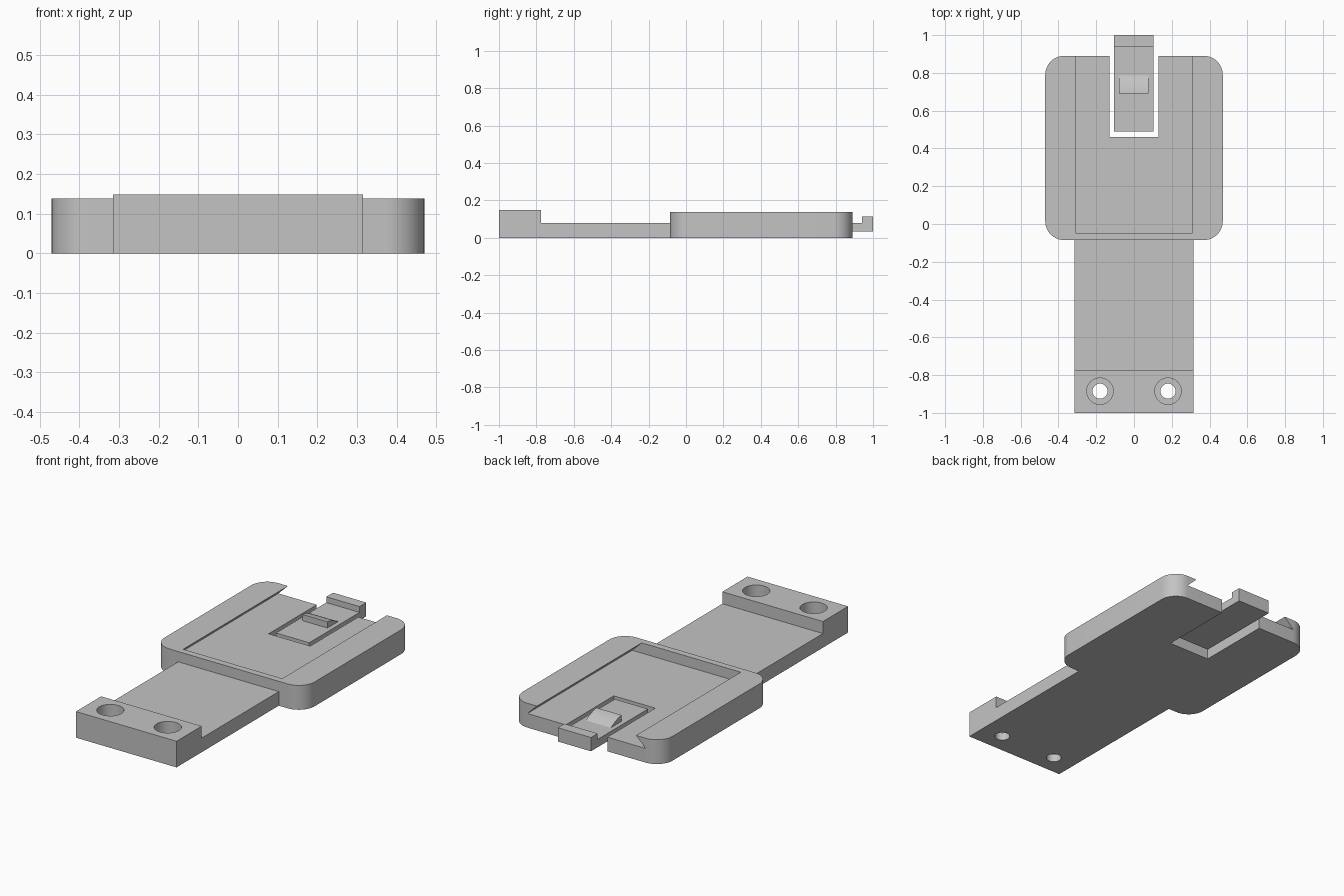
import bpy, bmesh
from math import sin, cos, pi, radians
from mathutils import Vector

cube = bpy.data.objects.get("Cube")
if cube:
    bpy.data.objects.remove(cube, do_unlink=True)

grey = bpy.data.materials.new("plain grey")
grey.use_nodes = True
grey.diffuse_color = (0.55, 0.55, 0.55, 1)
grey.node_tree.nodes["Principled BSDF"].inputs["Base Color"].default_value = grey.diffuse_color


def prism(name, outline, low, high, axis):
    """Extrude a closed 2D outline along one axis (x: outline is y,z ...)."""
    place = {"x": lambda a, b, t: (t, a, b),
             "y": lambda a, b, t: (a, t, b),
             "z": lambda a, b, t: (a, b, t)}[axis]
    bm = bmesh.new()
    face = bm.faces.new([bm.verts.new(place(a, b, low)) for a, b in outline])
    grown = bmesh.ops.extrude_face_region(bm, geom=[face])["geom"]
    offset = Vector(place(0, 0, high - low))
    bmesh.ops.translate(bm, vec=offset,
                        verts=[v for v in grown if isinstance(v, bmesh.types.BMVert)])
    bmesh.ops.recalc_face_normals(bm, faces=bm.faces)
    mesh = bpy.data.meshes.new(name)
    bm.to_mesh(mesh)
    bm.free()
    mesh.materials.append(grey)
    obj = bpy.data.objects.new(name, mesh)
    bpy.context.collection.objects.link(obj)
    return obj


def box(name, x, y, z):
    return prism(name, [(x[0], y[0]), (x[1], y[0]), (x[1], y[1]), (x[0], y[1])], *z, "z")


def arc(cx, cy, r, start, end, steps):
    return [(cx + r * cos(start + (end - start) * i / steps),
             cy + r * sin(start + (end - start) * i / steps)) for i in range(steps + 1)]


def disc(cx, cy, r):
    return arc(cx, cy, r, 0, 2 * pi, 48)[:-1]


def carve(obj, cutters):
    """Subtract every cutter, bake the result and drop the cutters."""
    for cutter in cutters:
        cutter.hide_render = True
        mod = obj.modifiers.new("cut", "BOOLEAN")
        mod.operation, mod.solver, mod.object = "DIFFERENCE", "EXACT", cutter
    graph = bpy.context.evaluated_depsgraph_get()
    baked = bpy.data.meshes.new_from_object(obj.evaluated_get(graph))
    obj.modifiers.clear()
    obj.data = baked
    for cutter in cutters:
        bpy.data.objects.remove(cutter, do_unlink=True)


def smooth(obj):
    bpy.ops.object.select_all(action="DESELECT")
    obj.select_set(True)
    bpy.context.view_layer.objects.active = obj
    bpy.ops.object.shade_smooth_by_angle(angle=radians(30))


# Receiver pad: rounded plate
half, front, back, r = 0.47, -0.085, 0.89, 0.1
floor = 0.08
corners = [(half - r, back - r), (r - half, back - r),
           (r - half, front + r), (half - r, front + r)]
outline = []
for i, (cx, cy) in enumerate(corners):
    outline += arc(cx, cy, r, i * pi / 2, (i + 1) * pi / 2, 12)
pad = prism("receiver_pad", outline, 0, 0.138, "z")

# Dovetail channel open at the back, and the notch for the latch
top, under, over = 0.31, 0.06, 0.02
channel = prism("channel_cutter",
                [(-top - under, floor), (top + under, floor), (top, 0.138),
                 (top, 0.138 + over), (-top, 0.138 + over), (-top, 0.138)],
                -0.047, back + over, "y")
notch = box("notch_cutter", (-0.13, 0.13), (0.46, back + over), (-over, 0.2))
carve(pad, [channel, notch])
smooth(pad)

# Mounting arm with raised end block and two counterbored holes
arm = prism("mounting_arm",
            [(-1, 0), (front, 0), (front, 0.08), (-0.775, 0.08), (-0.775, 0.148), (-1, 0.148)],
            -0.315, 0.315, "x")
holes = []
for side in (-1, 1):
    holes.append(prism("bore_cutter", disc(side * 0.18, -0.885, 0.04), -over, 0.1, "z"))
    holes.append(prism("counterbore_cutter", disc(side * 0.18, -0.885, 0.07), 0.045, 0.2, "z"))
carve(arm, holes)
smooth(arm)

# Latch strip with upturned finger lip
prism("latch_strip",
      [(0.49, 0.035), (1, 0.035), (1, 0.113), (0.94, 0.113), (0.94, 0.08), (0.49, 0.08)],
      -0.105, 0.103, "x")

# Latch catch: steep front, curved ramp falling towards the back
ramp = [(0.69 + 0.1 * t / 10, 0.078 + 0.037 * (1 - (t / 10) ** 1.6)) for t in range(11)]
catch = prism("latch_catch", [(0.69, 0.078)] + ramp, -0.08, 0.077, "x")
smooth(catch)
